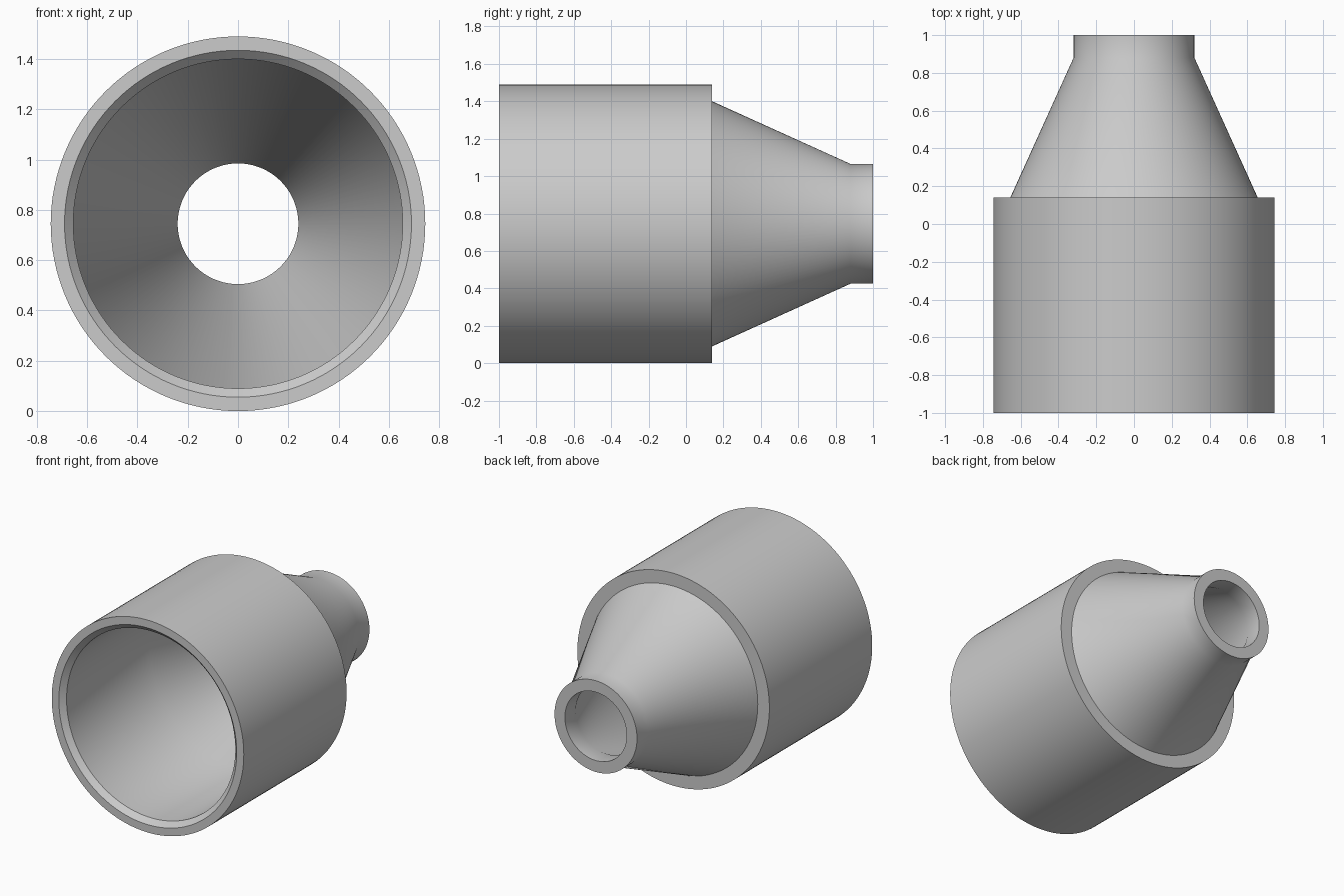
import bpy
import bmesh
import math
from mathutils import Matrix, Vector

cube = bpy.data.objects.get("Cube")
if cube:
    bpy.data.objects.remove(cube, do_unlink=True)

# Plain grey finish
grey = bpy.data.materials.new("plain grey")
grey.use_nodes = True
colour = (0.6, 0.6, 0.6, 1.0)
grey.diffuse_color = colour
grey.node_tree.nodes["Principled BSDF"].inputs["Base Color"].default_value = colour

SEGMENTS = 128
RADIUS = 0.745

# Wall section as (radius, y): outside front to back, then inside back to front
outside = [(RADIUS, -1.0), (RADIUS, 0.14), (0.655, 0.14), (0.32, 0.88), (0.32, 1.0)]
inside = [(0.24, 1.0), (0.24, 0.88), (0.655, -0.04), (0.655, -0.965), (0.69, -1.0)]


def lathe(name, section, material):
    """Revolve a closed wall section around the y axis."""
    bm = bmesh.new()
    rings = []
    for r, y in section:
        ring = []
        for i in range(SEGMENTS):
            a = math.tau * i / SEGMENTS
            ring.append(bm.verts.new((r * math.cos(a), y, r * math.sin(a))))
        rings.append(ring)
    for k, ring in enumerate(rings):
        after = rings[(k + 1) % len(rings)]
        for i in range(SEGMENTS):
            j = (i + 1) % SEGMENTS
            bm.faces.new((ring[i], ring[j], after[j], after[i]))
    bmesh.ops.recalc_face_normals(bm, faces=bm.faces)
    bmesh.ops.transform(bm, matrix=Matrix.Translation(Vector((0, 0, RADIUS))), verts=bm.verts)
    mesh = bpy.data.meshes.new(name)
    bm.to_mesh(mesh)
    bm.free()
    mesh.materials.append(material)
    obj = bpy.data.objects.new(name, mesh)
    bpy.context.collection.objects.link(obj)
    return obj


# Hollow reducer: wide sleeve, tapered shoulder and narrow neck in one shell
shell = lathe("reducer_shell", outside + inside, grey)
bpy.ops.object.select_all(action="DESELECT")
shell.select_set(True)
bpy.context.view_layer.objects.active = shell
bpy.ops.object.shade_smooth_by_angle(angle=math.radians(30))
